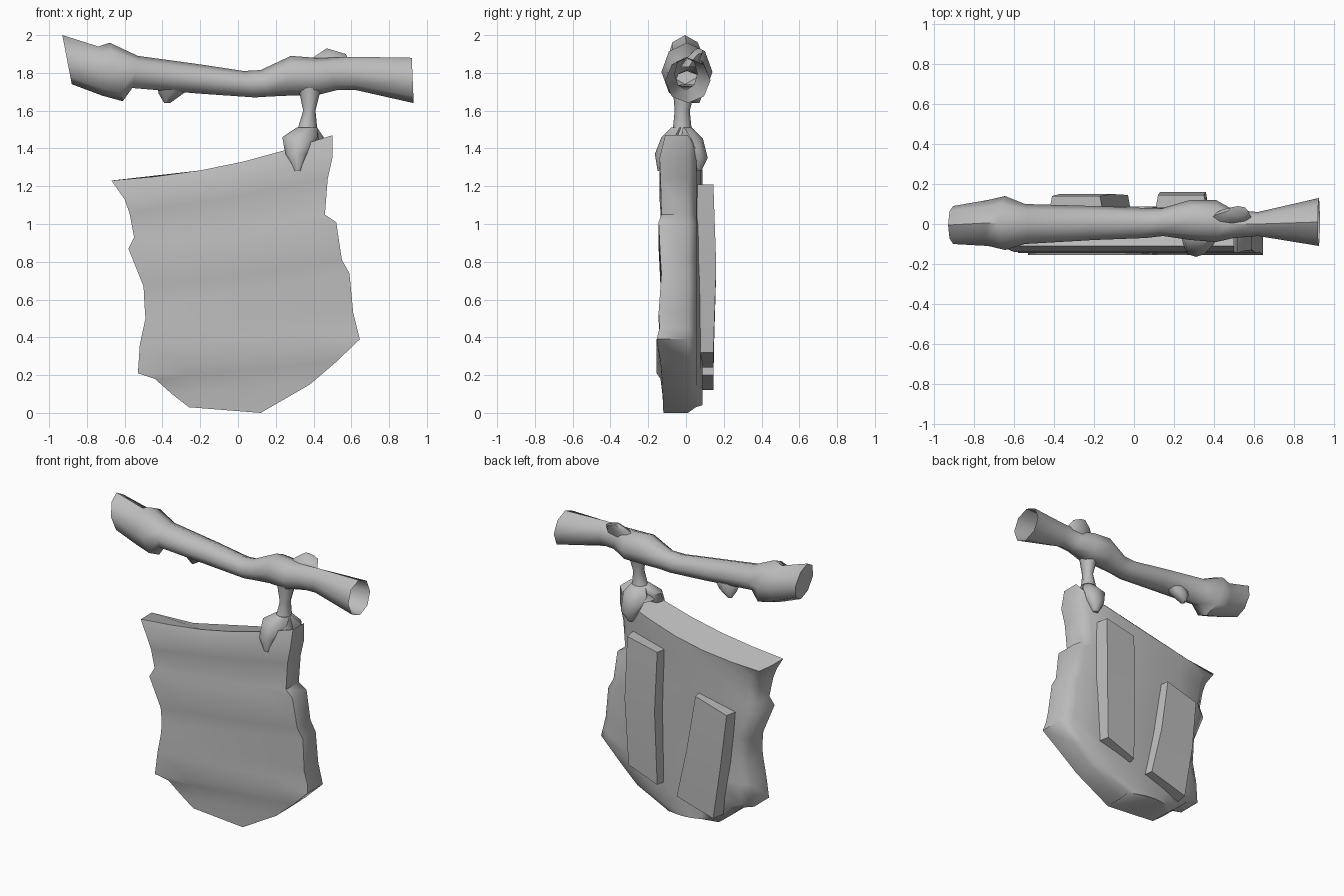
import bpy, bmesh, math
from mathutils import Vector

cube = bpy.data.objects.get("Cube")
if cube:
    bpy.data.objects.remove(cube)

GREY = (0.5, 0.5, 0.5, 1)
mat = bpy.data.materials.new("plain grey")
mat.use_nodes = True
mat.diffuse_color = GREY
mat.node_tree.nodes["Principled BSDF"].inputs["Base Color"].default_value = GREY


def loft(name, rings, cap_start=True, cap_end=True, angle=50):
    """Skin a list of equal-length point rings."""
    bm = bmesh.new()
    loops = [[bm.verts.new(p) for p in ring] for ring in rings]
    n = len(loops[0])
    for a, b in zip(loops, loops[1:]):
        for i in range(n):
            j = (i + 1) % n
            bm.faces.new((a[i], a[j], b[j], b[i]))
    if cap_start:
        bm.faces.new(loops[0])
    if cap_end:
        bm.faces.new(loops[-1])
    bmesh.ops.recalc_face_normals(bm, faces=bm.faces)
    mesh = bpy.data.meshes.new(name)
    bm.to_mesh(mesh)
    bm.free()
    mesh.materials.append(mat)
    obj = bpy.data.objects.new(name, mesh)
    bpy.context.collection.objects.link(obj)
    bpy.ops.object.select_all(action='DESELECT')
    obj.select_set(True)
    bpy.context.view_layer.objects.active = obj
    bpy.ops.object.shade_smooth_by_angle(angle=math.radians(angle))
    return obj


def oval(xa, za, xb, zb, y0, y1, sides=8):
    """Oval ring whose long axis runs from (xa, za) to (xb, zb)."""
    a, b = Vector((xa, 0, za)), Vector((xb, 0, zb))
    ring = []
    for i in range(sides):
        t = 2 * math.pi * i / sides
        p = (a + b) / 2 + (a - b) / 2 * math.cos(t)
        p.y = (y0 + y1) / 2 + (y1 - y0) / 2 * math.sin(t)
        ring.append(p)
    return ring


def flat(z, x0, x1, y0, y1):
    return oval(x0, z, x1, z, y0, y1)


# Crooked branch, open at the flared end
branch = [
    (-.93, 2.0, -.88, 1.74, -.10, .09), (-.74, 1.94, -.72, 1.68, -.11, .12),
    (-.68, 1.96, -.61, 1.65, -.13, .14), (-.53, 1.89, -.56, 1.72, -.10, .10),
    (-.20, 1.845, -.20, 1.69, -.08, .09), (.03, 1.81, .09, 1.67, -.07, .08),
    (.12, 1.815, .17, 1.675, -.06, .08), (.28, 1.89, .28, 1.68, -.08, .12),
    (.41, 1.88, .41, 1.68, -.09, .12), (.47, 1.88, .53, 1.71, -.07, .07),
    (.62, 1.885, .62, 1.71, -.06, .06), (.92, 1.88, .93, 1.64, -.11, .13)]
loft("branch", [oval(*r) for r in branch], cap_end=False)

# Broken twigs on the branch
loft("upper_twig", [oval(.36, 1.83, .60, 1.83, -.03, .06),
                    oval(.41, 1.89, .58, 1.88, .01, .08),
                    oval(.47, 1.93, .57, 1.90, .04, .09)])
loft("lower_twig", [oval(-.43, 1.74, -.24, 1.73, -.04, .08),
                    oval(-.42, 1.69, -.29, 1.69, -.01, .09),
                    oval(-.39, 1.64, -.36, 1.64, .03, .07)])

# Hanging stem with a lobe gripping each side of the board
loft("hanging_stem", [flat(*r) for r in (
    (1.72, .32, .44, -.07, .05), (1.60, .345, .41, -.06, .02),
    (1.50, .315, .42, -.07, .03), (1.42, .26, .43, -.10, .06))])
loft("front_grip", [flat(*r) for r in (
    (1.51, .31, .42, -.08, .01), (1.46, .235, .42, -.13, .01),
    (1.37, .25, .37, -.165, -.06), (1.28, .295, .335, -.15, -.09))])
loft("back_grip", [flat(*r) for r in (
    (1.51, .32, .42, -.05, .03), (1.45, .28, .46, -.03, .09),
    (1.35, .32, .45, .02, .115), (1.28, .36, .40, .04, .08))])

# Board rows: left x, z, right x, z, front y
rows = [
    (-.67, 1.23, .50, 1.47, -.11), (-.60, 1.13, .50, 1.35, -.14),
    (-.575, 1.06, .475, 1.24, -.135), (-.55, .93, .46, 1.05, -.13),
    (-.58, .87, .52, 1.01, -.145), (-.50, .67, .55, .81, -.135),
    (-.495, .57, .59, .74, -.13), (-.49, .50, .61, .53, -.145),
    (-.52, .36, .63, .45, -.14), (-.53, .21, .645, .39, -.155),
    (-.44, .18, .52, .27, -.135), (-.35, .10, .38, .15, -.125),
    (-.26, .03, .12, 0, -.12)]


def board_ring(index, row):
    xl, zl, xr, zr, y = row
    steps = [i / 5 for i in range(6)]
    sag = .045 if index == 0 else .01 if index < 9 else 0

    def point(t, depth, inset=0):
        t = t * (1 - 2 * inset) + inset
        z = zl + (zr - zl) * t - sag * math.sin(math.pi * t)
        return Vector((xl + (xr - xl) * t, depth, z))

    front = [point(t, y) for t in steps]
    back = [point(t, .055 + .035 * math.sin(math.pi * t), .06) for t in reversed(steps)]
    # the back leans in at the top edge
    for p in back:
        p.z += -.05 if index == 0 else .03 if index == 12 else 0
    return front + [point(1, .01)] + back + [point(0, .01)]


loft("sign_board", [board_ring(i, r) for i, r in enumerate(rows)], angle=60)


# Planks on the back: left x, right x, z at each edge, outer y
def plank(name, levels):
    loft(name, [[(xl, .03, zl), (xr, .03, zr), (xr - .02, y, zr), (xl + .02, y, zl)]
                for xl, xr, zl, zr, y in levels], angle=30)


plank("back_plank_long", [(.10, .37, 1.16, 1.21, .145), (.11, .38, .75, .78, .16),
                          (.10, .36, .24, .32, .145)])
plank("back_plank_short", [(-.43, -.15, .86, .93, .14), (-.39, -.09, .5, .55, .15),
                           (-.33, -.01, .12, .20, .145)])
